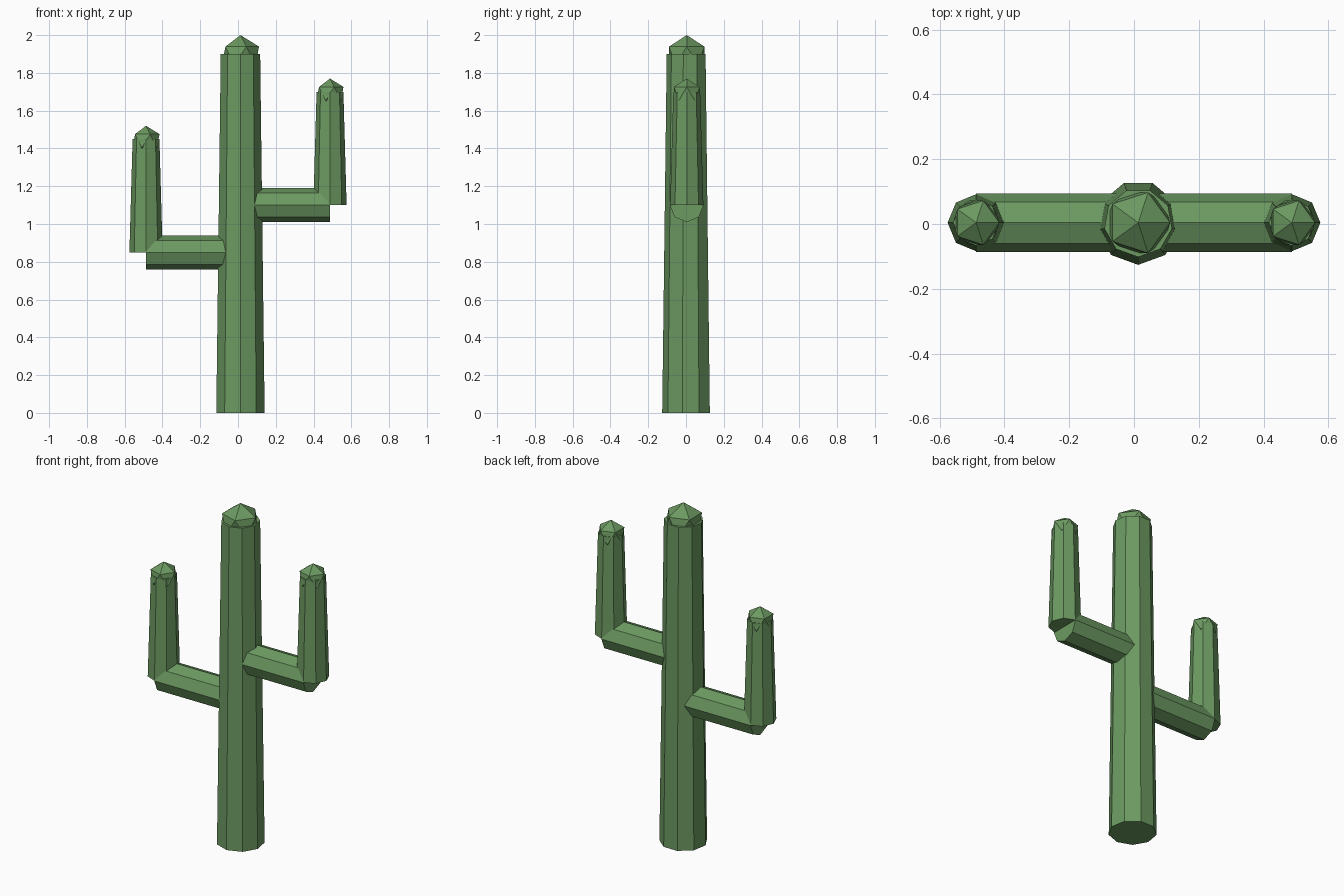
import bpy, bmesh
from math import sin, cos, pi
from mathutils import Vector

if "Cube" in bpy.data.objects:
    bpy.data.objects.remove(bpy.data.objects["Cube"])

green = bpy.data.materials.new("cactus_green")
green.diffuse_color = (0.15, 0.32, 0.12, 1)
green.use_nodes = True
green.node_tree.nodes["Principled BSDF"].inputs["Base Color"].default_value = green.diffuse_color
CX, CY = 0.013, 0.004  # trunk axis


def finish(name, bm):
    bmesh.ops.recalc_face_normals(bm, faces=bm.faces)
    mesh = bpy.data.meshes.new(name)
    bm.to_mesh(mesh)
    bm.free()
    mesh.materials.append(green)
    bpy.context.collection.objects.link(bpy.data.objects.new(name, mesh))


def stem(name, start, end, r0, r1, sides):
    """Tapered prism between two points, first corner towards -y."""
    bm = bmesh.new()
    start, end = Vector(start), Vector(end)
    u = Vector((0, -1, 0))
    v = (end - start).normalized().cross(u)
    rings = []
    for c, r in ((start, r0), (end, r1)):
        rings.append([bm.verts.new(c + r * (cos(2 * pi * i / sides) * u + sin(2 * pi * i / sides) * v))
                      for i in range(sides)])
    a, b = rings
    for i in range(sides):
        j = (i + 1) % sides
        bm.faces.new((a[i], a[j], b[j], b[i]))
    bm.faces.new(a[::-1])
    bm.faces.new(b)
    finish(name, bm)


def cap(name, x, top, r):
    """Icosahedron tip whose highest corner is at the given height."""
    bm = bmesh.new()
    bmesh.ops.create_icosphere(bm, subdivisions=1, radius=r)
    bmesh.ops.translate(bm, verts=bm.verts, vec=(x, CY, top - r))
    finish(name, bm)


# Trunk
stem("trunk", (CX, CY, 0), (CX, CY, 1.9), 0.13, 0.106, 9)
cap("trunk_tip", CX, 2.0, 0.11)

# Arms: a level branch from the trunk, then an upright with a tip
for side, x, z, top, tip in (("left", -0.487, 0.85, 1.45, 1.52),
                             ("right", 0.487, 1.10, 1.70, 1.77)):
    stem(side + "_branch", (CX, CY, z), (x, CY, z), 0.09, 0.09, 8)
    stem(side + "_upright", (x, CY, z), (x, CY, top), 0.088, 0.071, 8)
    cap(side + "_tip", x, tip, 0.08)
